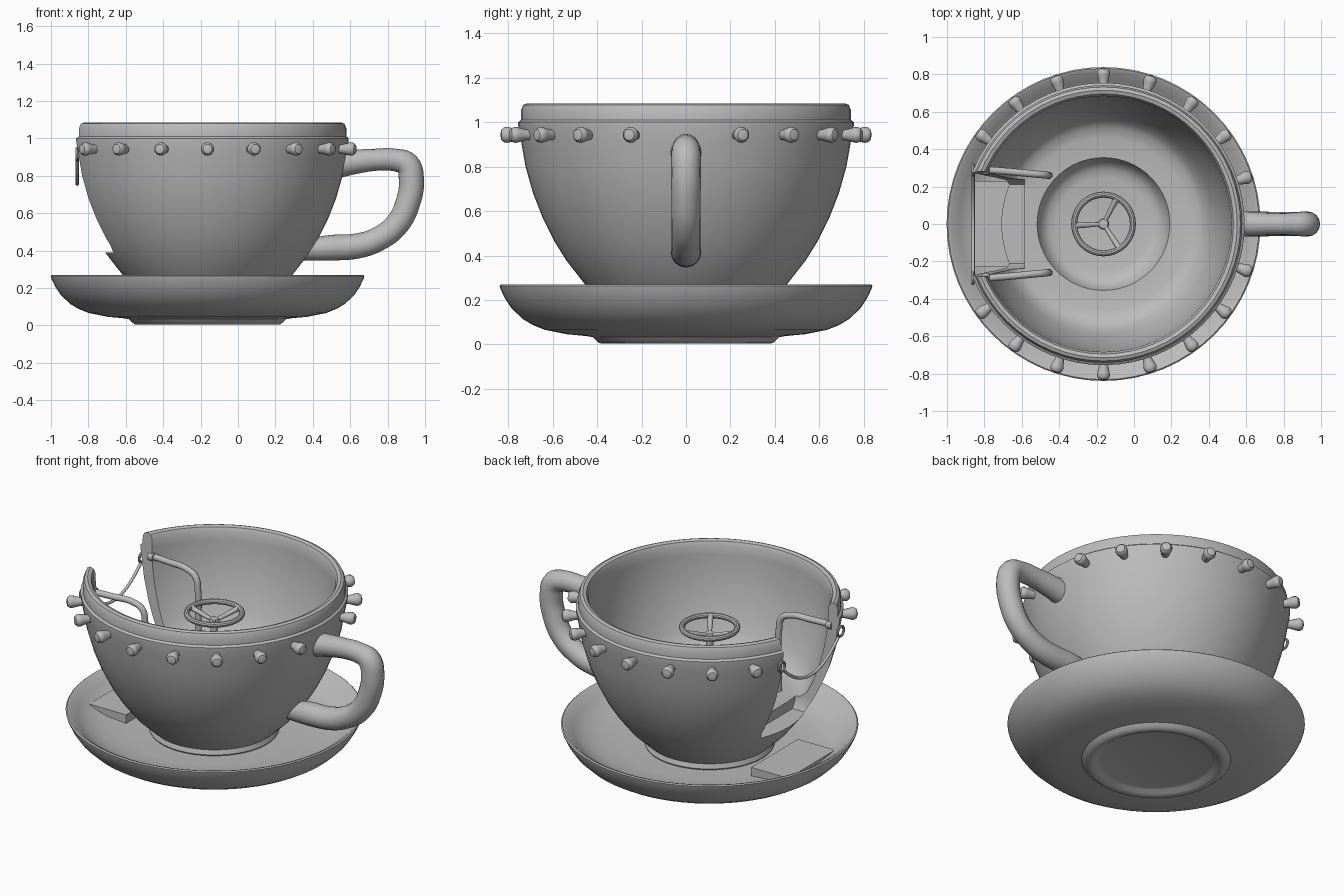
import bpy, bmesh, math
from mathutils import Vector, Matrix

if "Cube" in bpy.data.objects:
    bpy.data.objects.remove(bpy.data.objects["Cube"], do_unlink=True)

CX = -0.163  # shared axis of cup and saucer

gray = bpy.data.materials.new("plain gray")
gray.use_nodes = True
gray.diffuse_color = (0.5, 0.5, 0.5, 1)
gray.node_tree.nodes["Principled BSDF"].inputs["Base Color"].default_value = (0.5, 0.5, 0.5, 1)


def activate(ob):
    bpy.ops.object.select_all(action="DESELECT")
    ob.select_set(True)
    bpy.context.view_layer.objects.active = ob


def smooth(ob, angle=35):
    activate(ob)
    bpy.ops.object.shade_smooth_by_angle(angle=math.radians(angle))


def add_mesh(name, bm):
    bmesh.ops.recalc_face_normals(bm, faces=bm.faces)
    mesh = bpy.data.meshes.new(name)
    bm.to_mesh(mesh)
    bm.free()
    ob = bpy.data.objects.new(name, mesh)
    bpy.context.collection.objects.link(ob)
    mesh.materials.append(gray)
    return ob


def lathe(name, profile, steps=64, matrix=Matrix.Translation((CX, 0, 0)), closed=False):
    """Turn (radius, height) points around the z axis."""
    bm = bmesh.new()
    verts = [bm.verts.new((r, 0, z)) for r, z in profile]
    pairs = list(zip(verts, verts[1:] + (verts[:1] if closed else [])))
    edges = [bm.edges.new(p) for p in pairs]
    bmesh.ops.spin(bm, geom=verts + edges, cent=(0, 0, 0), axis=(0, 0, 1),
                   angle=2 * math.pi, steps=steps)
    bmesh.ops.remove_doubles(bm, verts=bm.verts, dist=1e-4)
    bmesh.ops.transform(bm, matrix=matrix, verts=bm.verts)
    ob = add_mesh(name, bm)
    smooth(ob)
    return ob


def ring_profile(radius, tube, z, n=10):
    return [(radius + tube * math.cos(2 * math.pi * i / n),
             z + tube * math.sin(2 * math.pi * i / n)) for i in range(n)]


def tube(name, points, radius, radii=None, sides=4, res=6):
    """Sweep a round section along a smooth path."""
    cu = bpy.data.curves.new(name, "CURVE")
    cu.dimensions = "3D"
    cu.bevel_depth = radius
    cu.bevel_resolution = sides
    cu.use_fill_caps = True
    sp = cu.splines.new("BEZIER")
    sp.resolution_u = res
    sp.bezier_points.add(len(points) - 1)
    for i, (bp, co) in enumerate(zip(sp.bezier_points, points)):
        bp.co = co
        bp.handle_left_type = bp.handle_right_type = "AUTO"
        bp.radius = radii[i] if radii else 1
    ob = bpy.data.objects.new(name, cu)
    bpy.context.collection.objects.link(ob)
    cu.materials.append(gray)
    activate(ob)
    bpy.ops.object.convert(target="MESH")
    smooth(bpy.context.object, 50)


def box(name, lo, hi):
    bm = bmesh.new()
    bmesh.ops.create_cube(bm, size=1)
    lo, hi = Vector(lo), Vector(hi)
    for v in bm.verts:
        v.co = (lo + hi) / 2 + v.co * (hi - lo)
    return add_mesh(name, bm)


# Saucer with a rounded foot ring and raised edge
lathe("saucer", [
    (0, .03), (.31, .03), (.33, .024), (.35, .01), (.37, .004), (.39, .006), (.405, .018),
    (.42, .033), (.45, .038), (.535, .046), (.635, .066), (.69, .088), (.735, .115),
    (.785, .163), (.815, .208), (.835, .25), (.839, .264), (.832, .27), (.815, .264),
    (.77, .222), (.71, .183), (.62, .157), (.5, .146), (0, .143)])

# Cup: outer wall, rim, inner wall, flat bench and sunken floor
cup = lathe("cup", [
    (0, .13), (.355, .13), (.367, .153), (.357, .18), (.385, .205), (.458, .275),
    (.54, .38), (.593, .465), (.645, .57), (.688, .68), (.722, .8), (.743, .92),
    (.755, .985), (.755, 1.0), (.742, 1.01), (.742, 1.055), (.732, 1.078),
    (.715, 1.085), (.695, 1.078), (.684, 1.055), (.682, 1.0), (.672, .88),
    (.652, .77), (.625, .67), (.59, .57), (.555, .5), (.515, .465), (.46, .452),
    (.355, .447), (.345, .42), (.325, .385), (.295, .362), (.25, .352), (0, .35)])

# Doorway cutter: flared outline run along x
half = [(.212, .39), (.235, .43), (.25, .55), (.265, .75), (.285, 1.2)]
outline = half + [(-y, z) for y, z in reversed(half)]
bm = bmesh.new()
face = bm.faces.new([bm.verts.new((-1.2, y, z)) for y, z in outline])
ext = bmesh.ops.extrude_face_region(bm, geom=[face])
bmesh.ops.translate(bm, vec=(.615, 0, 0),
                    verts=[g for g in ext["geom"] if isinstance(g, bmesh.types.BMVert)])
cutter = add_mesh("doorway_cutter", bm)
cutter.hide_render = True
mod = cup.modifiers.new("doorway", "BOOLEAN")
mod.operation = "DIFFERENCE"
mod.solver = "EXACT"
mod.object = cutter
activate(cup)
bpy.ops.object.modifier_apply(modifier=mod.name)
bpy.data.objects.remove(cutter, do_unlink=True)
smooth(cup)

# Entry step on the saucer
box("entry_step", (-.865, -.23, .138), (-.61, .23, .2))

# Handle, flared where it meets the cup
path = [(.535, .86), (.62, .873), (.73, .885), (.84, .884), (.905, .86), (.927, .78),
        (.908, .655), (.85, .54), (.75, .462), (.64, .425), (.5, .415), (.35, .405)]
tube("handle", [(x, 0, z) for x, z in path], .06,
     [1.2, 1.08, .98, 1, 1.1, 1.12, 1.1, 1.08, 1.08, 1.12, 1.15, .95], sides=6)

# Bulbs around the rim, leaving out the handle and doorway places
bulb = [(0, .72), (.024, .72), (.024, .755), (.034, .795), (.036, .805),
        (.034, .818), (.025, .83), (0, .836)]
for i in list(range(1, 9)) + list(range(12, 20)):
    turn = (Matrix.Translation((CX, 0, .943)) @ Matrix.Rotation(math.radians(18 * i), 4, "Z")
            @ Matrix.Rotation(math.pi / 2, 4, "Y"))
    lathe(f"bulb_{i}", bulb, 14, turn)

# Steering wheel: rim, hub, column and three spokes
lathe("wheel_rim", ring_profile(.157, .016, .865), 40, closed=True)
lathe("wheel_hub", [(0, .795), (.026, .795), (.03, .815), (.024, .833), (0, .837)], 20)
lathe("wheel_column", [(0, .34), (.024, .34), (.02, .81), (0, .81)], 20)
for i in range(3):
    a = math.radians(63 + 120 * i)
    d = Vector((math.cos(a), math.sin(a), 0))
    c = Vector((CX, 0, 0))
    tube(f"wheel_spoke_{i}", [c + d * .015 + Vector((0, 0, .82)),
         c + d * .155 + Vector((0, 0, .863))], .014, [.8, 1.2], sides=2, res=2)

# Grab rails, wall knobs and chain rings on both sides of the doorway
for side, name in ((1, "left"), (-1, "right")):
    tube(f"grab_rail_{name}", [(-.82, side * .292, .94), (-.67, side * .28, .94),
         (-.53, side * .267, .935), (-.475, side * .262, .905), (-.458, side * .26, .83),
         (-.455, side * .26, .65), (-.455, side * .26, .43)], .019, sides=3)
    lathe(f"rail_knob_{name}", [(0, -.02), (.028, -.02), (.028, .015), (0, .02)], 16,
          Matrix.Translation((-.79, side * .29, .94)) @ Matrix.Rotation(math.pi / 2, 4, "Y"))
    lathe(f"chain_ring_{name}", ring_profile(.03, .008, 0, 8), 18,
          Matrix.Translation((-.862, side * .29, .915)) @ Matrix.Rotation(math.pi / 2, 4, "Y"),
          closed=True)

# Safety chain drooping across the doorway
tube("safety_chain", [(-.86, .28 * t / 4, .755 + .14 * (t / 4) ** 2) for t in range(-4, 5)],
     .009, sides=2)
